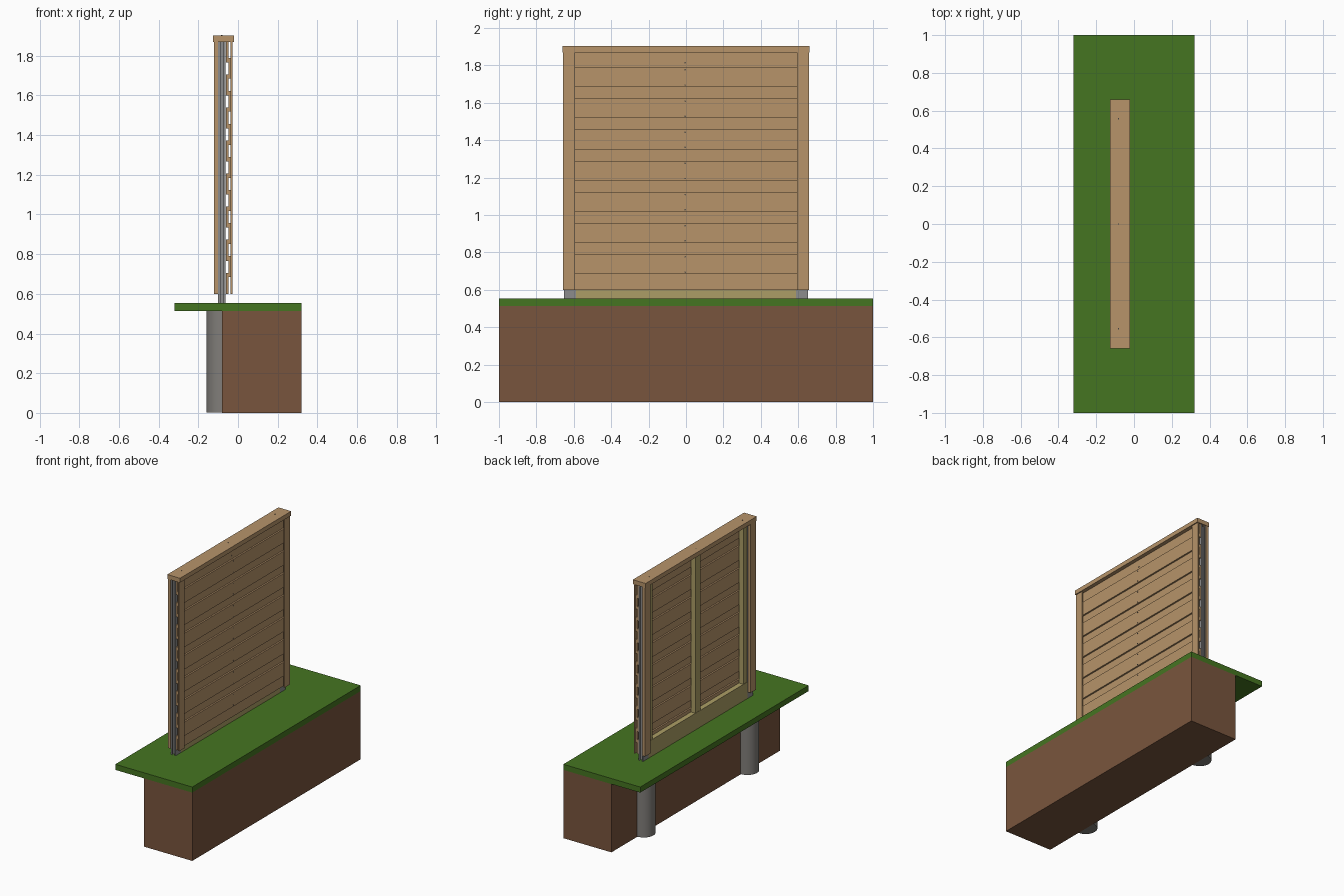
import bpy, bmesh, math
from mathutils import Matrix

if "Cube" in bpy.data.objects:
    bpy.data.objects.remove(bpy.data.objects["Cube"])


def material(name, r, g, b):
    lin = [((c / 255 + 0.055) / 1.055) ** 2.4 for c in (r, g, b)]
    m = bpy.data.materials.new(name)
    m.diffuse_color = (*lin, 1)
    m.use_nodes = True
    m.node_tree.nodes["Principled BSDF"].inputs["Base Color"].default_value = m.diffuse_color
    return m


GRASS = material("grass green", 69, 117, 33)
SOIL = material("soil brown", 121, 85, 61)
TIMBER = material("timber tan", 183, 148, 106)
FRAME = material("frame olive", 172, 158, 102)
STEEL = material("post grey", 140, 140, 140)
CONCRETE = material("concrete grey", 128, 125, 121)
SCREW = material("screw dark", 70, 68, 66)


def finish(bm, name, mat):
    me = bpy.data.meshes.new(name)
    bm.to_mesh(me)
    bm.free()
    me.materials.append(mat)
    ob = bpy.data.objects.new(name, me)
    bpy.context.collection.objects.link(ob)
    return ob


def boxes(name, mat, *ranges):
    """Each range is (x0, x1, y0, y1, z0, z1)."""
    bm = bmesh.new()
    for x0, x1, y0, y1, z0, z1 in ranges:
        mx = Matrix.Translation(((x0 + x1) / 2, (y0 + y1) / 2, (z0 + z1) / 2))
        bmesh.ops.create_cube(bm, size=1, matrix=mx @ Matrix.Diagonal((x1 - x0, y1 - y0, z1 - z0, 1)))
    return finish(bm, name, mat)


def cylinder(name, mat, r, depth, loc, axis='Z', seg=12):
    bm = bmesh.new()
    mx = Matrix.Translation(loc)
    if axis == 'X':
        mx = mx @ Matrix.Rotation(math.pi / 2, 4, 'Y')
    bmesh.ops.create_cone(bm, cap_ends=True, segments=seg, radius1=r, radius2=r, depth=depth, matrix=mx)
    return finish(bm, name, mat)


# ground: grass slab over a cut-away block of soil
boxes("grass", GRASS, (-0.32, 0.32, -1, 1, 0.513, 0.555))
boxes("soil", SOIL, (-0.08, 0.32, -1, 1, 0, 0.513))

BASE, TOP = 0.60, 1.87
for side, label in ((-1, "left"), (1, "right")):
    yc = 0.62 * side
    # concrete footing
    foot = cylinder("footing_" + label, CONCRETE, 0.08, 0.511, (-0.08, 0.615 * side, 0.2575), seg=48)
    bpy.context.view_layer.objects.active = foot
    foot.select_set(True)
    bpy.ops.object.shade_smooth_by_angle(angle=math.radians(40))
    foot.select_set(False)

    # metal post: two flanges, a hollow core and small lips
    z = (0.51, TOP)
    parts = []
    for x0, x1 in ((-0.100, -0.096), (-0.066, -0.062)):
        parts.append((x0, x1, yc - 0.032, yc + 0.032, *z))
    for d in (-0.012, 0.012):
        parts.append((-0.096, -0.066, yc + d - 0.002, yc + d + 0.002, *z))
    for d in (-0.030, 0.030):
        for x0, x1 in ((-0.096, -0.089), (-0.073, -0.066)):
            parts.append((x0, x1, yc + d - 0.002, yc + d + 0.002, *z))
    boxes("post_" + label, STEEL, *parts)

    # cover boards on both faces and the inner frame stile
    a, b = sorted((0.594 * side, 0.658 * side))
    boxes("back_cover_" + label, TIMBER, (-0.121, -0.100, a, b, BASE, TOP))
    boxes("front_cover_" + label, TIMBER, (-0.037, -0.028, a, b, BASE, TOP))
    a, b = sorted((0.54 * side, 0.587 * side))
    boxes("stile_" + label, FRAME, (-0.098, -0.062, a, b, 0.68, TOP))

# inner frame
boxes("bottom_rail", FRAME, (-0.100, -0.062, -0.587, 0.587, 0.555, 0.68))
boxes("centre_stile", FRAME, (-0.098, -0.062, -0.03, 0.03, 0.68, TOP))

# overlapping horizontal slats, with screws in the outer layer
STEP = 1 / 6
for i in range(8):
    z = 0.653 + STEP * i
    boxes(f"inner_slat_{i}", TIMBER, (-0.061, -0.049, -0.65, 0.65, z - 0.053, min(z + 0.053, TOP)))
for i in range(7):
    z = 0.737 + STEP * i
    boxes(f"outer_slat_{i}", TIMBER, (-0.049, -0.037, -0.65, 0.65, z - 0.0525, z + 0.0525))
    for j, dz in enumerate((-0.042, 0.039)):
        cylinder(f"slat_screw_{i}_{j}", SCREW, 0.004, 0.003, (-0.0365, -0.005, z + dz), 'X')
cylinder("slat_screw_top", SCREW, 0.004, 0.003, (-0.0485, -0.005, 1.815), 'X')

# cap board and its screws
boxes("cap", TIMBER, (-0.126, -0.02, -0.66, 0.66, TOP, 1.903))
for i, y in enumerate((-0.555, 0.0, 0.558)):
    cylinder(f"cap_screw_{i}", SCREW, 0.004, 0.003, (-0.082, y, 1.903))
